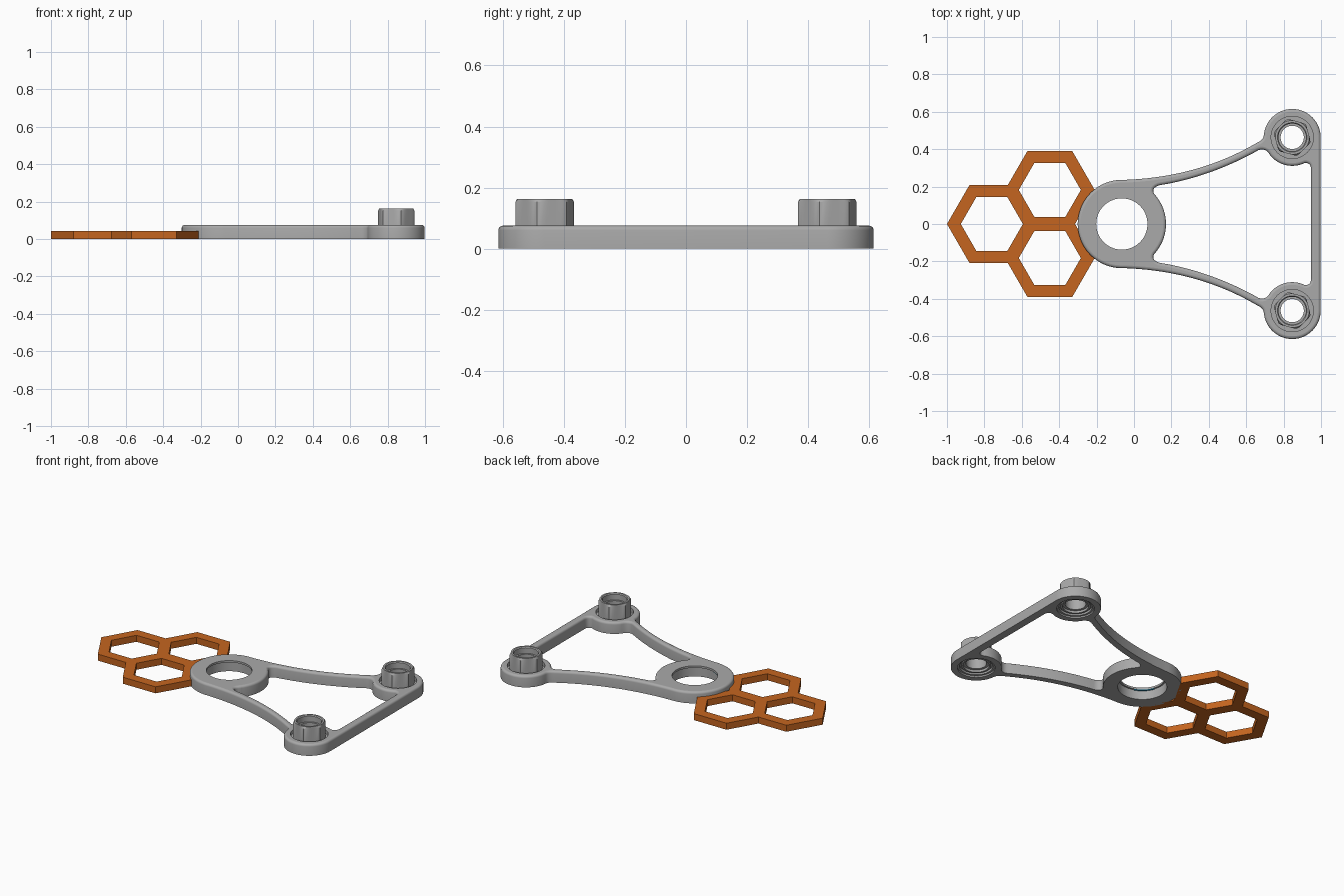
import bpy, bmesh
from math import sin, cos, pi, radians, hypot

if "Cube" in bpy.data.objects:
    bpy.data.objects.remove(bpy.data.objects["Cube"])


def material(name, rgb):
    m = bpy.data.materials.new(name)
    m.use_nodes = True
    m.diffuse_color = (*rgb, 1)
    m.node_tree.nodes["Principled BSDF"].inputs["Base Color"].default_value = (*rgb, 1)
    return m


GREY = material("grey", (0.40, 0.40, 0.40))
ORANGE = material("orange", (0.56, 0.13, 0.014))
BLUE = material("blue", (0.02, 0.35, 0.60))


def finish(bm, name, mat, smooth=True):
    bmesh.ops.recalc_face_normals(bm, faces=bm.faces)
    me = bpy.data.meshes.new(name)
    bm.to_mesh(me)
    bm.free()
    me.materials.append(mat)
    ob = bpy.data.objects.new(name, me)
    bpy.context.collection.objects.link(ob)
    if smooth:
        bpy.ops.object.select_all(action="DESELECT")
        ob.select_set(True)
        bpy.context.view_layer.objects.active = ob
        bpy.ops.object.shade_smooth_by_angle(angle=radians(32))
    return ob


def arc(c, r, a0, a1, n):
    return [(c[0] + r * cos(radians(a0 + (a1 - a0) * i / n)),
             c[1] + r * sin(radians(a0 + (a1 - a0) * i / n))) for i in range(n + 1)]


def circle(c, r, n=48):
    return arc(c, r, 0, 360, n)[:-1]


def bend(p, q, s, n):
    """Quadratic curve from p to s pulled toward q."""
    return [tuple((1 - t) ** 2 * p[k] + 2 * t * (1 - t) * q[k] + t * t * s[k] for k in (0, 1))
            for t in (i / n for i in range(n + 1))]


def mirrored(half):
    """Closed anticlockwise loop from its +y half."""
    pts = half + [(x, -y) for x, y in reversed(half)]
    out = []
    for p in pts:
        if not out or hypot(p[0] - out[-1][0], p[1] - out[-1][1]) > 1e-4:
            out.append(p)
    if hypot(out[0][0] - out[-1][0], out[0][1] - out[-1][1]) < 1e-4:
        out.pop()
    return out


def offset(loop, d):
    out = []
    for i, (x, y) in enumerate(loop):
        (ax, ay), (bx, by) = loop[i - 1], loop[(i + 1) % len(loop)]
        k = d / hypot(bx - ax, by - ay)
        out.append((x - (by - ay) * k, y + (bx - ax) * k))
    return out


def plate(name, walls, mat, smooth=True):
    """Flat solid; each wall is a loop and its (offset, height) steps."""
    bm = bmesh.new()
    rims = ([], [])
    for loop, steps in walls:
        n = len(loop)
        rings = [[bm.verts.new((x, y, z)) for x, y in offset(loop, d)] for d, z in steps]
        for a, b in zip(rings, rings[1:]):
            for i in range(n):
                j = (i + 1) % n
                bm.faces.new((a[i], a[j], b[j], b[i]))
        for ring, rim in ((rings[0], rims[0]), (rings[-1], rims[1])):
            rim += [bm.edges.get((ring[i - 1], ring[i])) for i in range(n)]
    for rim in rims:
        for e in rim:
            e.smooth = False
        bmesh.ops.triangle_fill(bm, edges=rim, use_beauty=True)
    return finish(bm, name, mat, smooth)


# Bracket outline and window
HUB, HUB_R = (-0.065, 0), 0.236
BOSS, BOSS_R = (0.846, 0.463), 0.152
TOP = 0.075
outer = mirrored(
    [(0.998, 0)] + arc(BOSS, BOSS_R, 0, 172, 36)
    + bend((0.694, 0.475), (0.692, 0.45), (0.66, 0.435), 6)
    + bend((0.65, 0.43), (0.34, 0.25), (-0.05, 0.236), 28)
    + arc(HUB, HUB_R, 92, 180, 24))
window = mirrored(
    [(0.947, 0)]
    + bend((0.947, 0.29), (0.947, 0.325), (0.919, 0.327), 6)
    + arc(BOSS, BOSS_R, 296, 222, 16)
    + bend((0.728, 0.368), (0.705, 0.41), (0.665, 0.395), 6)
    + bend((0.65, 0.386), (0.40, 0.25), (0.14, 0.208), 24)
    + bend((0.13, 0.206), (0.08, 0.185), (0.122, 0.145), 8)
    + arc(HUB, HUB_R, 37, 0, 14))


def rounded(sign, r=0.015, n=4):
    return [(0, 0)] + [(sign * r * (1 - cos(t)), TOP - r + r * sin(t))
                       for t in (pi / 2 * i / n for i in range(n + 1))]


bosses = [BOSS, (BOSS[0], -BOSS[1])]
plate("bracket", [
    (outer, rounded(1)),
    (window, rounded(-1)),
    (circle(HUB, 0.137, 72), [(-0.0105, 0), (-0.0105, 0.062), (0, 0.062), (0, TOP)]),
] + [(circle(b, 0.113), [(0, 0), (0, TOP)]) for b in bosses], GREY)

# Small blue marking under the lip of the hub hole
mark = arc(HUB, 0.147, 200, 250, 14) + arc(HUB, 0.138, 250, 200, 14)
plate("hub_mark", [(mark, [(0, 0.058), (0, 0.0625)])], BLUE, False)


# Hexagonal bushings seated in the bosses
def bushing(name, c):
    steps = [  # (hexagonal, radius limit, height)
        (0, 0.062, 0.03), (0, 0.078, 0.03), (0, 0.078, 0.015), (0, 0.09, 0.015),
        (0, 0.09, 0.025), (0, 0.1, 0.025), (0, 0.1, 0.01), (0, 0.114, 0.01),
        (0, 0.114, 0.05), (1, 0.1, 0.05), (1, 0.1, 0.152), (1, 0.091, 0.163),
        (0, 0.079, 0.163), (0, 0.074, 0.157), (0, 0.074, 0.12), (0, 0.062, 0.12)]
    n, start = 48, radians(-15)
    bm = bmesh.new()
    rings = []
    for hexed, r, z in steps:
        ring = []
        for i in range(n):
            t = 2 * pi * i / n
            flat = 0.0895 / cos(t % (pi / 3) - pi / 6)
            q = min(r, flat) if hexed else r
            ring.append(bm.verts.new((c[0] + q * cos(t + start), c[1] + q * sin(t + start), z)))
        rings.append(ring)
    for k, b in enumerate(rings):
        a = rings[k - 1]
        for i in range(n):
            j = (i + 1) % n
            bm.faces.new((a[i], a[j], b[j], b[i]))
    finish(bm, name, GREY)


for side, b in zip(("left", "right"), bosses):
    bushing("bushing_" + side, b)


# Honeycomb of three joined hexagon frames
def hexagons(name, r, z0, z1):
    obs = []
    for c in ((-0.76, 0), (-0.45, 0.182), (-0.45, -0.182)):
        loop = circle(c, r, 6)
        bm = bmesh.new()
        face = bm.faces.new([bm.verts.new((x, y, z0)) for x, y in loop])
        ext = bmesh.ops.extrude_face_region(bm, geom=[face], use_keep_orig=True)
        bmesh.ops.translate(bm, vec=(0, 0, z1 - z0),
                            verts=[v for v in ext["geom"] if isinstance(v, bmesh.types.BMVert)])
        obs.append(finish(bm, name, ORANGE, False))
    return obs


frames = hexagons("honeycomb", 0.24, 0, 0.043)
cells = hexagons("cell_cutter", 0.166, -0.1, 0.2)
hub_cut = plate("hub_cutter", [(circle(HUB, HUB_R - 0.02), [(0, -0.1), (0, 0.2)])], ORANGE, False)
comb = frames[0]
for ob, op in [(f, "UNION") for f in frames[1:]] + [(c, "DIFFERENCE") for c in cells + [hub_cut]]:
    mod = comb.modifiers.new(op.title(), "BOOLEAN")
    mod.operation, mod.object, mod.solver = op, ob, "EXACT"
bpy.context.view_layer.objects.active = comb
for mod in list(comb.modifiers):
    bpy.ops.object.modifier_apply(modifier=mod.name)
for ob in frames[1:] + cells + [hub_cut]:
    bpy.data.objects.remove(ob)
